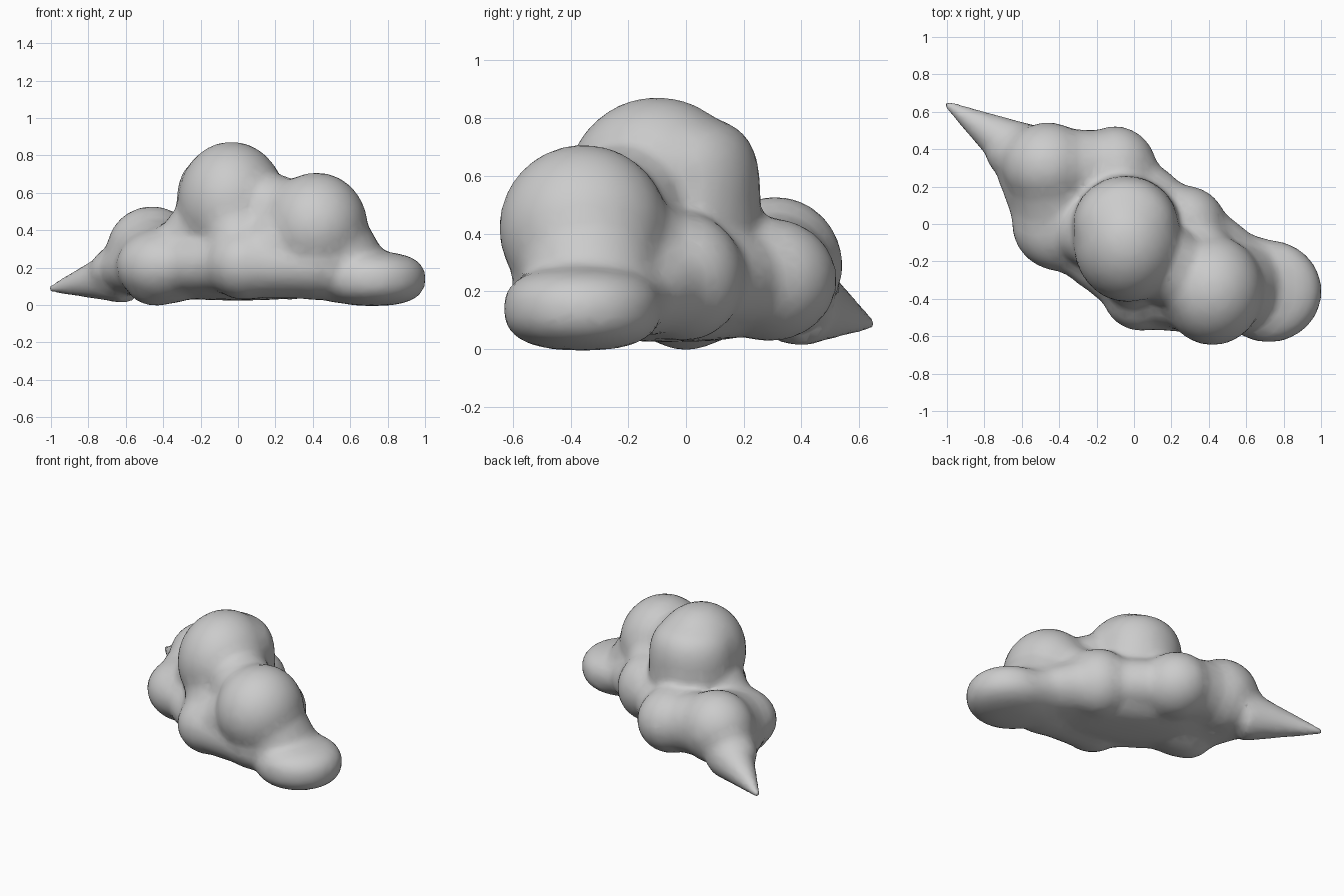
import bpy
from mathutils import Vector

if "Cube" in bpy.data.objects:
    bpy.data.objects.remove(bpy.data.objects["Cube"])

grey = bpy.data.materials.new("cloud grey")
grey.use_nodes = True
colour = (0.6, 0.6, 0.6, 1)
grey.diffuse_color = colour
grey.node_tree.nodes["Principled BSDF"].inputs["Base Color"].default_value = colour

parts = []
PAD = 0.005  # allowance for the later softening


def puff(centre, radii, turn=0, power=2):
    """One rounded lump; a higher power flattens its top and underside."""
    bpy.ops.mesh.primitive_uv_sphere_add(segments=32, ring_count=20, radius=1,
                                         location=centre, rotation=(0, 0, turn))
    lump = bpy.context.object
    for v in lump.data.vertices:
        v.co /= (v.co.xy.length ** power + abs(v.co.z) ** power) ** (1 / power)
    lump.scale = [r + PAD for r in radii]
    parts.append(lump)


def bridge(start, end, fullness):
    """Fill the valley between two lumps with slightly smaller ones."""
    for t in (0.3, 0.5, 0.7):
        centre, radii = (Vector(a).lerp(Vector(b), t) for a, b in zip(start, end))
        puff(centre, radii * fullness)


lumps = {
    "top": ((-0.035, -0.10, 0.55), (0.285, 0.315, 0.32)),
    "shoulder": ((0.42, -0.355, 0.42), (0.27, 0.29, 0.285)),
    "left": ((-0.39, 0.0, 0.21), (0.26, 0.25, 0.20)),
    "back_left": ((-0.46, 0.31, 0.29), (0.24, 0.23, 0.235)),
    "back": ((-0.10, 0.29, 0.24), (0.22, 0.23, 0.21)),
    "back_right": ((0.28, -0.01, 0.25), (0.21, 0.21, 0.22)),
    "front": ((0.04, -0.36, 0.22), (0.21, 0.21, 0.19)),
    "under_shoulder": ((0.42, -0.36, 0.21), (0.25, 0.24, 0.18)),
    "tail_root": ((-0.62, 0.385, 0.185), (0.17, 0.15, 0.13)),
    "low_inner": ((0.60, -0.32, 0.16), (0.27, 0.26, 0.15)),
}
for centre, radii in lumps.values():
    puff(centre, radii)

# Low rounded end, back of the tall lump, shoulder crest, foot of the left lump
puff((0.72, -0.36, 0.14), (0.28, 0.27, 0.14), power=2.6)
puff((-0.045, -0.01, 0.51), (0.28, 0.265, 0.29), power=3)
puff((0.34, -0.34, 0.46), (0.19, 0.24, 0.22))
puff((-0.44, 0.0, 0.10), (0.15, 0.15, 0.10))
# Filled core with a flat underside
puff((0.0, -0.05, 0.22), (0.58, 0.28, 0.19), -0.55, 3)
puff((-0.04, -0.05, 0.38), (0.28, 0.29, 0.26))

# Soft links between neighbouring lumps
for a, b, fullness in (
    ("left", "back_left", 0.92), ("back_left", "back", 0.88),
    ("back", "back_right", 0.75), ("back_right", "low_inner", 0.85),
    ("left", "front", 0.8), ("front", "under_shoulder", 0.95),
    ("top", "shoulder", 0.7), ("front", "top", 0.8),
    ("front", "shoulder", 0.8), ("back", "top", 0.65),
    ("back_right", "shoulder", 0.8), ("left", "top", 0.66),
    ("back_left", "tail_root", 0.9), ("left", "tail_root", 0.9),
    ("shoulder", "low_inner", 0.88),
):
    bridge(lumps[a], lumps[b], fullness)

# Pointed tail
base, tip = Vector((-0.60, 0.385, 0.165)), Vector((-1.008, 0.645, 0.085))
axis = tip - base
bpy.ops.mesh.primitive_cone_add(vertices=32, radius1=0.165, radius2=0.014, depth=axis.length,
                                location=(base + tip) / 2,
                                rotation=axis.to_track_quat('Z', 'Y').to_euler())
parts.append(bpy.context.object)

# Merge the lumps into one skin
bpy.ops.object.select_all(action='DESELECT')
for part in parts:
    part.select_set(True)
bpy.context.view_layer.objects.active = parts[0]
bpy.ops.object.join()
cloud = bpy.context.object
cloud.name = "cloud"
bpy.ops.object.transform_apply(location=True, rotation=True, scale=True)
remesh = cloud.modifiers.new("merge", 'REMESH')
remesh.mode = 'VOXEL'
remesh.voxel_size = 0.02
bpy.ops.object.modifier_apply(modifier="merge")

# Soften the creases, fading out along the tail so that it stays pointed
group = cloud.vertex_groups.new(name="soft")
for v in cloud.data.vertices:
    group.add([v.index], min(1, max(0.03, (v.co.x + 0.95) / 0.25)), 'REPLACE')
soften = cloud.modifiers.new("soften", 'SMOOTH')
soften.factor = 0.5
soften.iterations = 20
soften.vertex_group = "soft"
thin = cloud.modifiers.new("thin", 'DECIMATE')
thin.ratio = 0.25

cloud.data.materials.clear()
cloud.data.materials.append(grey)
bpy.ops.object.shade_smooth()
